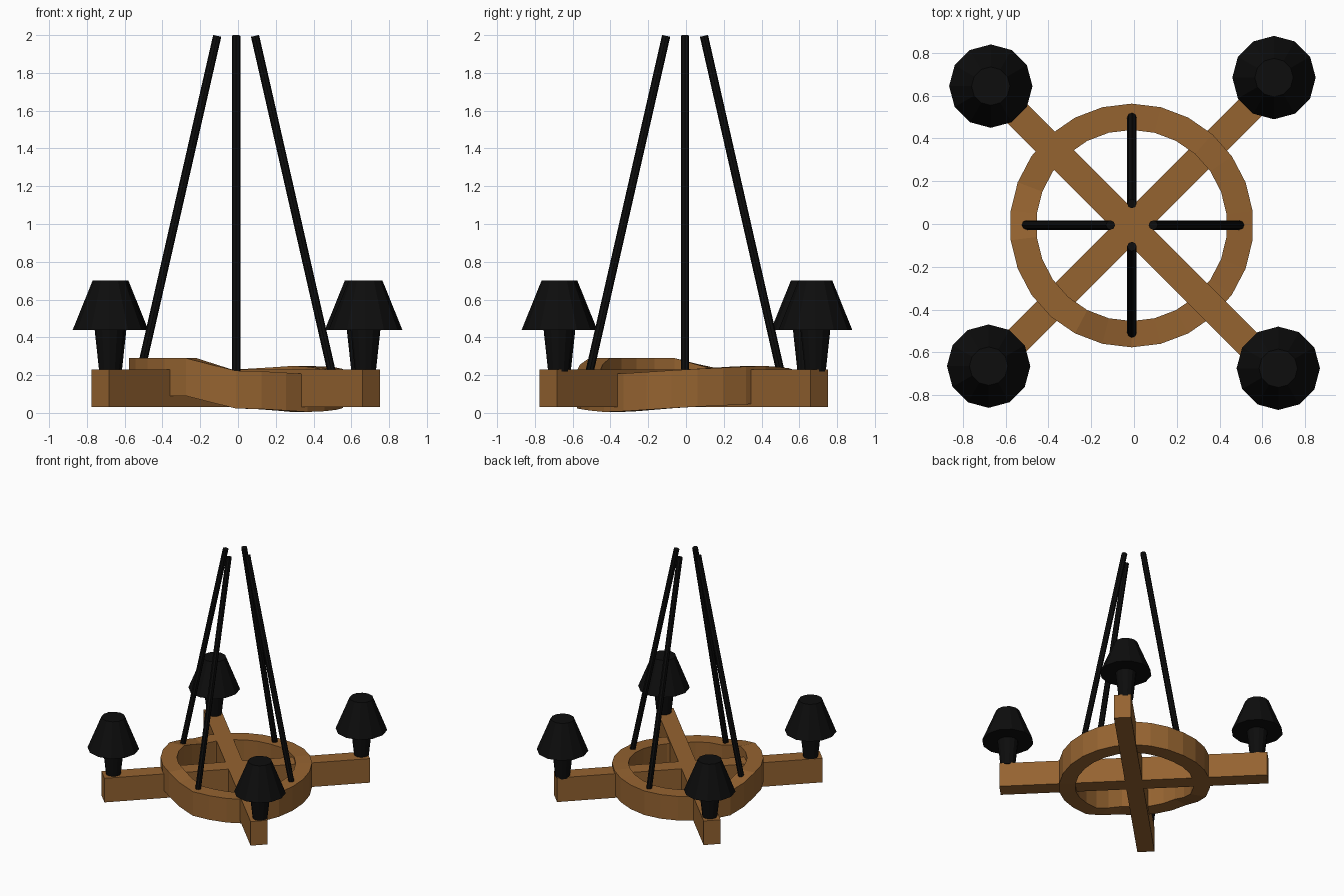
import bpy, bmesh, math
from mathutils import Vector, Matrix

cube = bpy.data.objects.get("Cube")
if cube:
    bpy.data.objects.remove(cube, do_unlink=True)


def material(name, colour):
    m = bpy.data.materials.new(name)
    m.use_nodes = True
    m.diffuse_color = (*colour, 1)
    bsdf = next(n for n in m.node_tree.nodes if n.type == 'BSDF_PRINCIPLED')
    bsdf.inputs["Base Color"].default_value = (*colour, 1)
    return m


wood = material("brown wood", (0.3, 0.125, 0.03))
iron = material("black iron", (0.004, 0.004, 0.004))


def add_object(name, bm, mat):
    bmesh.ops.recalc_face_normals(bm, faces=bm.faces)
    mesh = bpy.data.meshes.new(name)
    bm.to_mesh(mesh)
    bm.free()
    mesh.materials.append(mat)
    obj = bpy.data.objects.new(name, mesh)
    bpy.context.collection.objects.link(obj)
    return obj


def cone(bm, x, y, z0, z1, r0, r1, sides):
    place = Matrix.Translation((x, y, (z0 + z1) / 2))
    bmesh.ops.create_cone(bm, cap_ends=True, segments=sides, radius1=r0,
                          radius2=r1, depth=z1 - z0, matrix=place)


# Crossed wooden beams
def beam(name, start, end):
    a, b = Vector(start), Vector(end)
    d, mid = b - a, (a + b) / 2
    bm = bmesh.new()
    place = (Matrix.Translation((mid.x, mid.y, 0.13))
             @ Matrix.Rotation(math.atan2(d.y, d.x), 4, 'Z')
             @ Matrix.Diagonal((d.length, 0.13, 0.2, 1)))
    bmesh.ops.create_cube(bm, size=1, matrix=place)
    add_object(name, bm, wood)


beam("beam_a", (-0.73, -0.73), (0.705, 0.705))
beam("beam_b", (-0.73, 0.70), (0.705, -0.73))

# Warped wooden ring: height offset by angle in degrees
warp = [(0, 0), (45, 0.02), (90, 0), (165, 0), (182, 0.06), (249, 0.06),
        (263, -0.005), (285, -0.01), (315, -0.027), (345, -0.01), (360, 0)]


def lift(angle):
    for (a0, h0), (a1, h1) in zip(warp, warp[1:]):
        if a0 <= angle <= a1:
            return h0 + (h1 - h0) * (angle - a0) / (a1 - a0)
    return 0


SIDES = 26
bm = bmesh.new()
loops = []
for i in range(SIDES):
    deg = (i + 0.5) * 360 / SIDES
    t, h = math.radians(deg), lift(deg)
    section = ((0.447, 0.03), (0.57, 0.03), (0.57, 0.23), (0.447, 0.23))
    loops.append([bm.verts.new((r * math.cos(t) - 0.011, r * math.sin(t) - 0.007, z + h))
                  for r, z in section])
for i, ring in enumerate(loops):
    following = loops[(i + 1) % SIDES]
    for k in range(4):
        n = (k + 1) % 4
        bm.faces.new((ring[k], ring[n], following[n], following[k]))
add_object("ring", bm, wood)

# Lamps: tapered post and shade on each beam end
lamps = {"back_right": (-0.67, 0.645), "back_left": (0.655, 0.685),
         "front_right": (-0.68, -0.665), "front_left": (0.675, -0.675)}
for place, (x, y) in lamps.items():
    bm = bmesh.new()
    cone(bm, x, y, 0.22, 0.45, 0.055, 0.08, 12)
    add_object("lamp_post_" + place, bm, iron)
    bm = bmesh.new()
    cone(bm, x, y, 0.44, 0.70, 0.195, 0.09, 12)
    add_object("lamp_shade_" + place, bm, iron)

# Four leaning rods that rise from the ring
for name, dx, dy in (("left", 1, 0), ("right", -1, 0), ("back", 0, 1), ("front", 0, -1)):
    centre = Vector((-0.01, -0.005, 0))
    out = Vector((dx, dy, 0))
    low = centre + out * 0.505 + Vector((0, 0, 0.22))
    high = centre + out * 0.1 + Vector((0, 0, 1.996))
    d = high - low
    bm = bmesh.new()
    place = (Matrix.Translation((low + high) / 2)
             @ d.to_track_quat('Z', 'Y').to_matrix().to_4x4())
    bmesh.ops.create_cone(bm, cap_ends=True, segments=8, radius1=0.022,
                          radius2=0.022, depth=d.length, matrix=place)
    add_object("rod_" + name, bm, iron)
